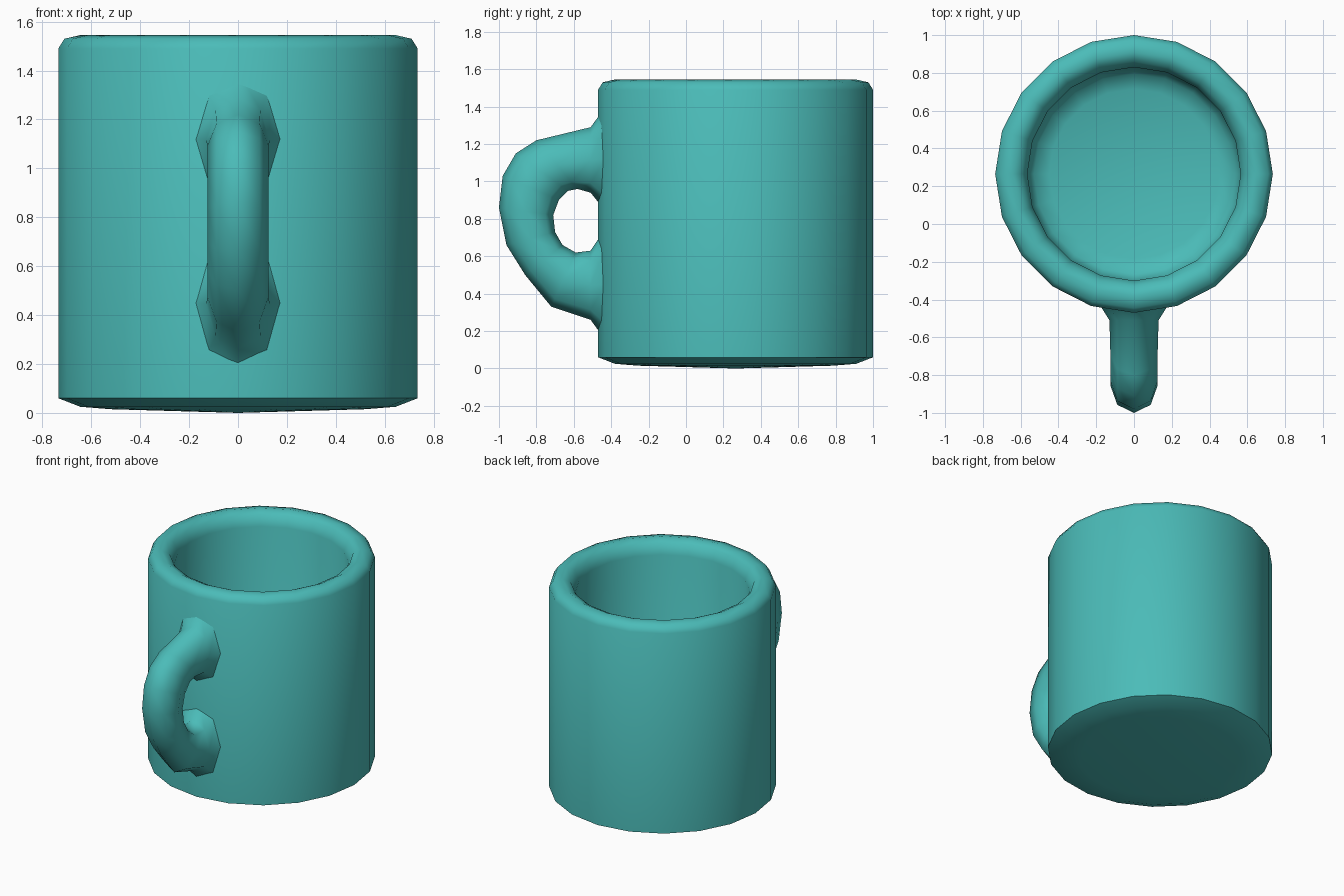
import bpy, bmesh, math

if "Cube" in bpy.data.objects:
    bpy.data.objects.remove(bpy.data.objects["Cube"])

teal = bpy.data.materials.new("teal_glaze")
teal.diffuse_color = (0.07, 0.50, 0.48, 1)
teal.use_nodes = True
teal.node_tree.nodes["Principled BSDF"].inputs["Base Color"].default_value = teal.diffuse_color


def bridge(bm, a, b):
    """Join two closed vertex rings with quads."""
    n = len(a)
    for i in range(n):
        j = (i + 1) % n
        bm.faces.new((a[i], a[j], b[j], b[i]))


def finish(bm, name, angle):
    bmesh.ops.recalc_face_normals(bm, faces=bm.faces)
    mesh = bpy.data.meshes.new(name)
    bm.to_mesh(mesh)
    bm.free()
    obj = bpy.data.objects.new(name, mesh)
    bpy.context.collection.objects.link(obj)
    mesh.materials.append(teal)
    bpy.ops.object.select_all(action='DESELECT')
    obj.select_set(True)
    bpy.context.view_layer.objects.active = obj
    bpy.ops.object.shade_smooth_by_angle(angle=math.radians(angle))
    return obj


# Cup: 20-sided turned profile (radius, height) from underside to inner floor
SIDES, CENTRE_Y = 20, 0.265
profile = [(0.52, 0.015), (0.645, 0.025), (0.735, 0.06), (0.735, 1.49),
           (0.71, 1.53), (0.645, 1.545), (0.595, 1.52), (0.565, 1.45),
           (0.565, 0.22), (0.53, 0.16), (0.45, 0.13)]
bm = bmesh.new()
rings = []
for r, z in profile:
    rings.append([bm.verts.new((r * math.cos(2 * math.pi * i / SIDES),
                                CENTRE_Y + r * math.sin(2 * math.pi * i / SIDES), z))
                  for i in range(SIDES)])
for a, b in zip(rings, rings[1:]):
    bridge(bm, a, b)
for ring, z in ((rings[0], 0.0), (rings[-1], 0.12)):
    hub = bm.verts.new((0, CENTRE_Y, z))
    for i in range(SIDES):
        bm.faces.new((hub, ring[i], ring[(i + 1) % SIDES]))
finish(bm, "cup", 60)

# Handle: octagonal sections given by outer (y, z), inner (y, z), half width
sections = [((-0.43, 1.40), (-0.43, 0.84), 0.18),
            ((-0.51, 1.29), (-0.51, 0.94), 0.130),
            ((-0.80, 1.22), (-0.58, 0.96), 0.125),
            ((-0.91, 1.15), (-0.63, 0.95), 0.125),
            ((-0.98, 1.03), (-0.68, 0.90), 0.125),
            ((-1.00, 0.86), (-0.71, 0.82), 0.125),
            ((-0.96, 0.66), (-0.70, 0.73), 0.125),
            ((-0.86, 0.50), (-0.66, 0.66), 0.125),
            ((-0.72, 0.33), (-0.59, 0.62), 0.125),
            ((-0.51, 0.26), (-0.51, 0.63), 0.130),
            ((-0.43, 0.15), (-0.43, 0.75), 0.18)]
bm = bmesh.new()
rings = []
for (oy, oz), (iy, iz), w in sections:
    ring = []
    for k in range(8):
        t = 2 * math.pi * k / 8
        c = math.cos(t)
        ring.append(bm.verts.new((w * math.sin(t),
                                  (oy + iy) / 2 + c * (oy - iy) / 2,
                                  (oz + iz) / 2 + c * (oz - iz) / 2)))
    rings.append(ring)
for a, b in zip(rings, rings[1:]):
    bridge(bm, a, b)
bm.faces.new(rings[0])
bm.faces.new(rings[-1])
finish(bm, "handle", 75)
